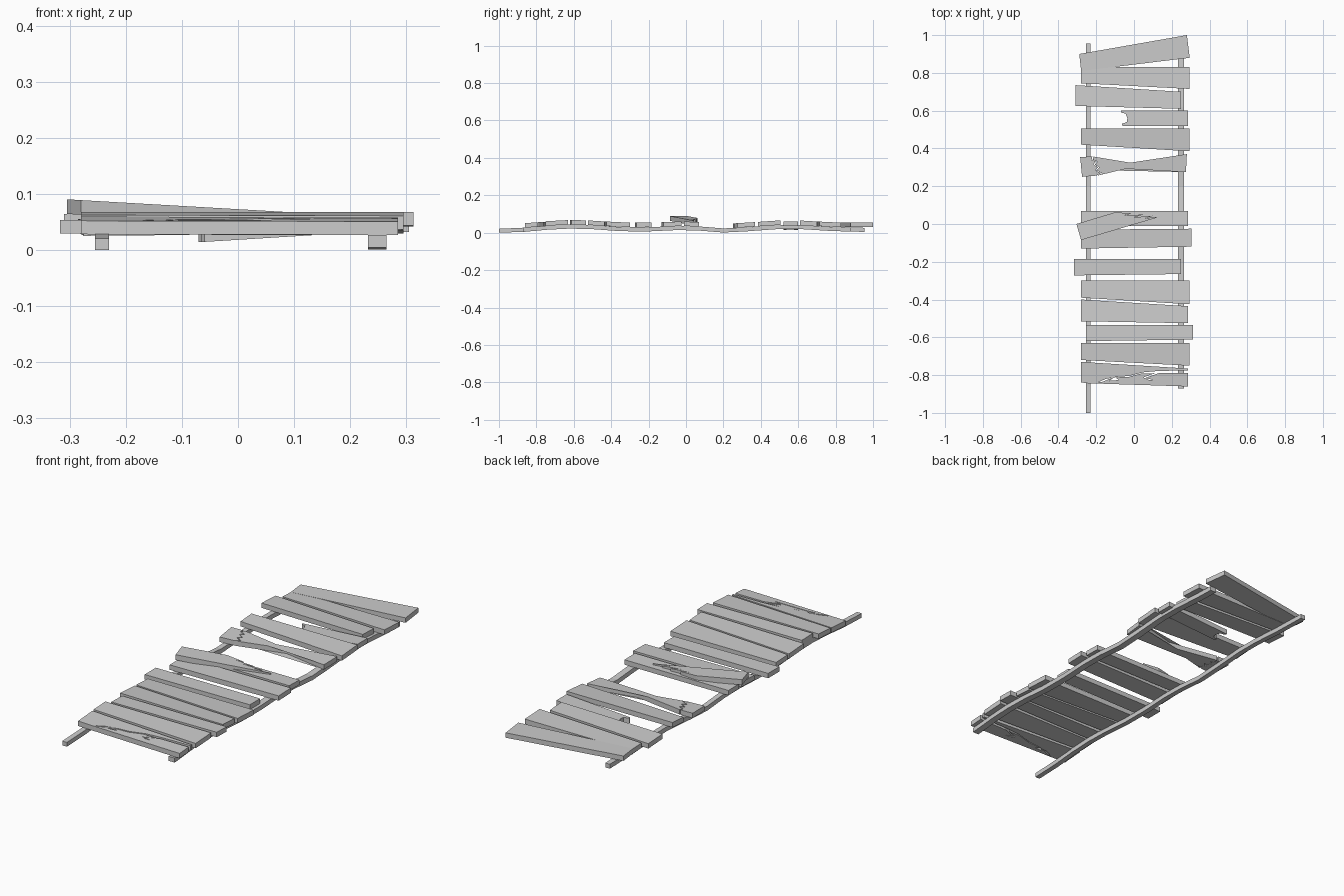
import bpy, bmesh

if "Cube" in bpy.data.objects:
    bpy.data.objects.remove(bpy.data.objects["Cube"])

# Height of the rails' upper face along the walkway
WAVE = [(-1.0, .021), (-.86, .027), (-.74, .038), (-.62, .044), (-.5, .041), (-.35, .030),
        (-.2, .029), (-.05, .036), (.06, .034), (.2, .023), (.32, .029),
        (.5, .042), (.62, .041), (.78, .031), (1.0, .025)]


def rail_top(y):
    for (y0, z0), (y1, z1) in zip(WAVE, WAVE[1:]):
        if y <= y1:
            return z0 + (z1 - z0) * (y - y0) / (y1 - y0)
    return WAVE[-1][1]


def make_object(name, bm):
    bmesh.ops.recalc_face_normals(bm, faces=bm.faces)
    me = bpy.data.meshes.new(name)
    bm.to_mesh(me)
    bm.free()
    ob = bpy.data.objects.new(name, me)
    bpy.context.collection.objects.link(ob)
    return ob


def slab(name, outline, height=None, thick=.024):
    """Extrude a top-view outline; by default it lies tilted on the rails."""
    if height is None:
        ys = [p[1] for p in outline]
        lo, hi = min(ys), max(ys)
        z0, z1 = rail_top(lo), rail_top(hi)
        height = lambda x, y: z0 + (z1 - z0) * (y - lo) / (hi - lo)
    bm = bmesh.new()
    low = [bm.verts.new((x, y, height(x, y))) for x, y in outline]
    top = [bm.verts.new((x, y, height(x, y) + thick)) for x, y in outline]
    bm.faces.new(low[::-1])
    bm.faces.new(top)
    n = len(outline)
    for i in range(n):
        j = (i + 1) % n
        bm.faces.new((low[i], low[j], top[j], top[i]))
    return make_object(name, bm)


def rail(name, x0, x1, y0, y1, thick=.022):
    ys = [y0] + [y for y, _ in WAVE if y0 < y < y1] + [y1]
    bm = bmesh.new()
    rings = []
    for y in ys:
        z = rail_top(y)
        b = max(z - thick, 0)
        rings.append([bm.verts.new(c) for c in
                      ((x0, y, b), (x1, y, b), (x1, y, z), (x0, y, z))])
    bm.faces.new(rings[0])
    bm.faces.new(rings[-1][::-1])
    for a, b in zip(rings, rings[1:]):
        for i in range(4):
            j = (i + 1) % 4
            bm.faces.new((a[i], a[j], b[j], b[i]))
    return make_object(name, bm)


# Long supporting rails, the right one in two lengths
rail("left_rail", -.255, -.23, -1.0, .955)
rail("right_rail_front", .232, .265, -.87, .16)
rail("right_rail_back", .232, .265, .16, .88)

# Whole planks: left x, right x, then back-left, back-right, front-right, front-left y
PLANKS = [(-.28, .295, .83, .83, .715, .745),
          (-.31, .25, .735, .70, .61, .625),
          (-.28, .295, .505, .505, .385, .42),
          (-.28, .285, .07, .07, -.01, -.01),
          (-.28, .305, -.03, -.025, -.12, -.13),
          (-.317, .25, -.185, -.185, -.265, -.272),
          (-.28, .295, -.30, -.30, -.425, -.39),
          (-.28, .285, -.40, -.435, -.525, -.515),
          (-.255, .313, -.535, -.535, -.612, -.62),
          (-.28, .295, -.63, -.63, -.75, -.72)]
for i, (xl, xr, bl, br, fr, fl) in enumerate(PLANKS):
    slab(f"plank_{i + 1}", [(xl, fl), (xr, fr), (xr, br), (xl, bl)])

# Skewed end plank
slab("end_plank", [(-.28, .81), (.295, .88), (.28, 1.0), (-.29, .90)],
     lambda x, y: .031)

# Snapped half plank, sagging at its broken end
slab("snapped_plank",
     [(.285, .52), (.285, .60), (-.07, .60), (-.065, .588), (-.045, .585),
      (-.035, .56), (-.038, .54), (-.05, .535), (-.065, .53), (-.06, .52)],
     lambda x, y: .036 + .062 * (x - .285))

# Plank broken across near its left end
crack = [(-.20, .256), (-.175, .268), (-.205, .285), (-.19, .30), (-.215, .315),
         (-.20, .33), (-.225, .34), (-.22, .357)]
slab("cracked_plank_left", [(-.275, .25)] + crack + [(-.285, .355)])
slab("cracked_plank_right",
     [(x + .006, y) for x, y in crack[::-1]] + [(.275, .275), (.28, .37)][::-1])

# Loose splintered board, lifted at the left
slab("lifted_board",
     [(-.305, 0), (-.28, -.085), (.15, .042), (.06, .03), (.10, .044), (.0, .035),
      (.05, .05), (-.05, .046), (-.01, .056), (-.10, .062)],
     lambda x, y: .058 - .064 * (x - .12) * .9 - .018, .026)

# Front plank split lengthwise, with a pointed sliver between
def front_z(x, y):
    return .027 + .07 * (y + .86)


slab("split_plank_back",
     [(-.28, -.84), (-.20, -.843), (-.15, -.82), (-.08, -.808), (-.03, -.805),
      (.05, -.785), (.13, -.778), (.285, -.775), (.285, -.765), (-.28, -.73)], front_z)
slab("split_plank_front",
     [(-.28, -.842), (-.19, -.845), (-.10, -.808), (-.13, -.83), (-.07, -.825),
      (.10, -.825), (.06, -.815), (.13, -.79), (.285, -.79), (.285, -.86)], front_z)
slab("split_plank_sliver",
     [(-.10, -.812), (-.08, -.826), (.08, -.826), (.05, -.812), (.11, -.79), (.04, -.791),
      (-.03, -.81)], front_z, .022)
